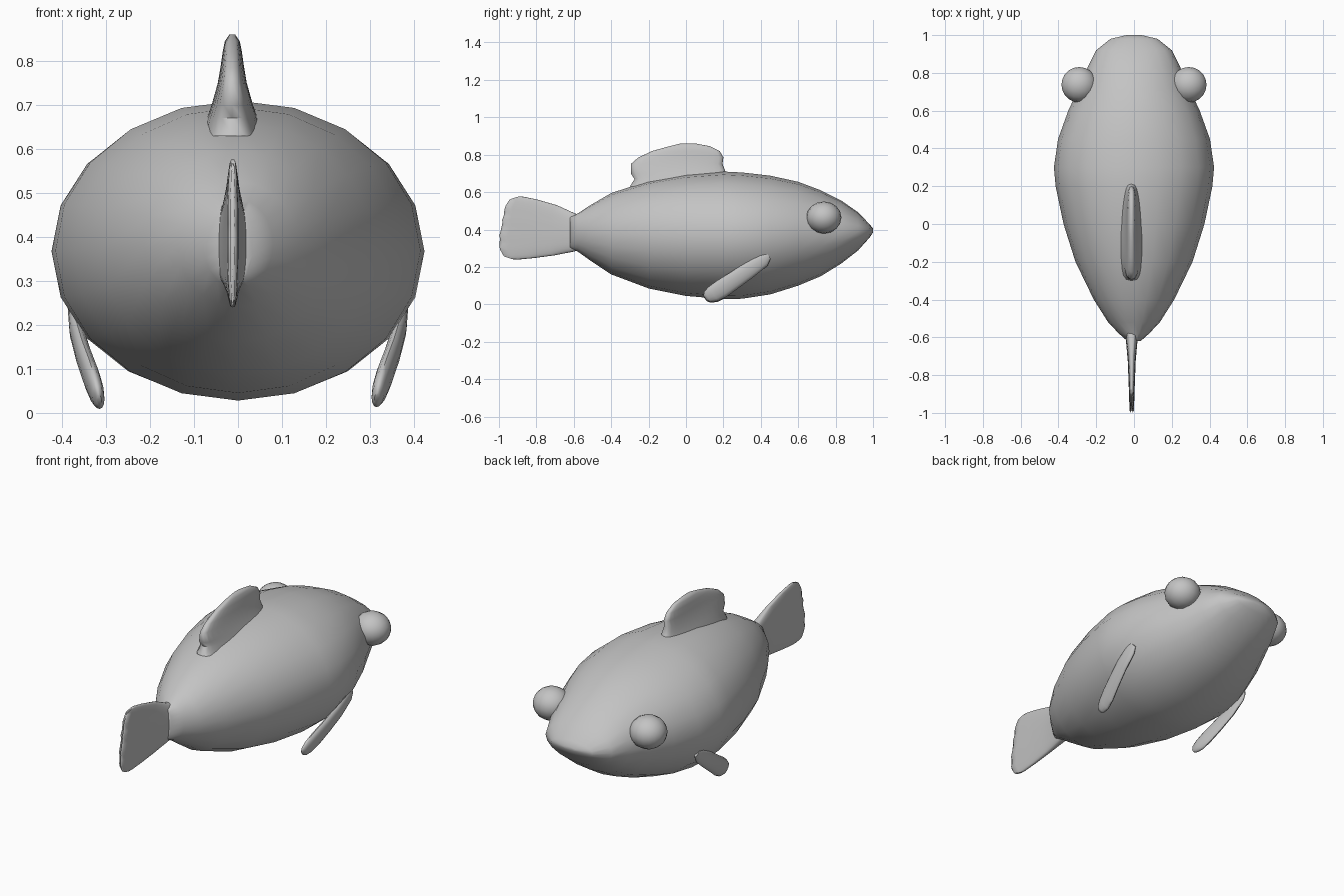
import bpy, bmesh, math
from mathutils import Vector

if "Cube" in bpy.data.objects:
    bpy.data.objects.remove(bpy.data.objects["Cube"])

grey = bpy.data.materials.new("plain grey")
grey.diffuse_color = (0.55, 0.55, 0.55, 1)
grey.use_nodes = True
grey.node_tree.nodes["Principled BSDF"].inputs["Base Color"].default_value = grey.diffuse_color


def finish(name, bm, angle=60):
    bmesh.ops.recalc_face_normals(bm, faces=bm.faces)
    mesh = bpy.data.meshes.new(name)
    bm.to_mesh(mesh)
    bm.free()
    obj = bpy.data.objects.new(name, mesh)
    bpy.context.collection.objects.link(obj)
    mesh.materials.append(grey)
    bpy.ops.object.select_all(action='DESELECT')
    bpy.context.view_layer.objects.active = obj
    obj.select_set(True)
    bpy.ops.object.shade_smooth_by_angle(angle=math.radians(angle))
    return obj


def loft(name, rings):
    """Skin a row of equal-length point rings and cap both ends."""
    bm = bmesh.new()
    rows = [[bm.verts.new(p) for p in ring] for ring in rings]
    n = len(rows[0])
    for a, b in zip(rows, rows[1:]):
        for i in range(n):
            j = (i + 1) % n
            bm.faces.new((a[i], a[j], b[j], b[i]))
    bm.faces.new(rows[0])
    bm.faces.new(rows[-1])
    return finish(name, bm)


def angles(n):
    return [2 * math.pi * i / n for i in range(n)]


def power(v, e):
    return math.copysign(abs(v) ** e, v)


def lerp_table(table, x):
    for (x0, y0), (x1, y1) in zip(table, table[1:]):
        if x <= x1:
            return y0 + (y1 - y0) * (x - x0) / (x1 - x0)
    return table[-1][1]


# Body: elliptical sections (y, half width, bottom, top) from tail root to snout
body = [(-0.62, 0.035, 0.30, 0.47), (-0.58, 0.08, 0.283, 0.485),
        (-0.52, 0.137, 0.24, 0.525), (-0.40, 0.213, 0.16, 0.595),
        (-0.20, 0.31, 0.085, 0.66), (0.0, 0.373, 0.045, 0.695),
        (0.20, 0.415, 0.028, 0.71), (0.30, 0.424, 0.03, 0.705),
        (0.45, 0.402, 0.053, 0.688), (0.60, 0.348, 0.10, 0.655),
        (0.72, 0.292, 0.15, 0.61), (0.83, 0.245, 0.218, 0.555),
        (0.92, 0.20, 0.288, 0.492), (0.98, 0.125, 0.355, 0.43),
        (1.0, 0.04, 0.385, 0.405)]
loft("body", [[(w * math.cos(a), y, (lo + hi) / 2 + (hi - lo) / 2 * math.sin(a))
               for a in angles(20)] for y, w, lo, hi in body])

# Dorsal fin: horizontal sections (z, rear, front, half thickness)
dorsal = [(0.63, -0.30, 0.26, 0.07), (0.67, -0.275, 0.235, 0.058),
          (0.70, -0.295, 0.215, 0.047), (0.75, -0.295, 0.195, 0.033),
          (0.785, -0.255, 0.20, 0.027), (0.82, -0.18, 0.18, 0.022),
          (0.845, -0.09, 0.13, 0.017), (0.86, -0.03, 0.05, 0.007)]
loft("dorsal_fin", [[(-0.013 + w * power(math.sin(a), 0.6),
                      (r + f) / 2 + (f - r) / 2 * math.cos(a), z)
                     for a in angles(28)] for z, r, f, w in dorsal])

# Tail fin: vertical sections reaching from the body to a scalloped edge
tail_edge = [(0.0, -0.93), (0.04, -0.975), (0.18, -1.0), (0.28, -0.988),
             (0.36, -1.0), (0.56, -0.978), (0.64, -0.985), (0.74, -0.965),
             (0.82, -0.972), (0.96, -0.945), (1.0, -0.90)]
tail = [(0.0, 0.298, 0.475, 0.045), (0.12, 0.283, 0.485, 0.032),
        (0.4, 0.262, 0.53, 0.021), (0.7, 0.247, 0.56, 0.016),
        (0.9, 0.24, 0.575, 0.013), (0.98, 0.24, 0.577, 0.011),
        (1.0, 0.245, 0.572, 0.004)]


def tail_ring(u, lo, hi, w):
    ring = []
    for a in angles(48):
        v = 0.5 + 0.5 * math.sin(a)
        y = -0.55 + u * (lerp_table(tail_edge, v) + 0.55)
        ring.append((-0.012 + w * power(math.cos(a), 0.5), y, lo + v * (hi - lo)))
    return ring


loft("tail_fin", [tail_ring(*s) for s in tail])

# Pectoral fins: paddles along a drooping path (x, y, z, half breadth, half thickness)
paddle = [(0.372, 0.44, 0.262, 0.022, 0.010), (0.372, 0.415, 0.238, 0.038, 0.015),
          (0.366, 0.34, 0.185, 0.044, 0.017), (0.350, 0.26, 0.130, 0.047, 0.019),
          (0.333, 0.19, 0.083, 0.050, 0.020), (0.323, 0.145, 0.055, 0.046, 0.018),
          (0.318, 0.115, 0.040, 0.033, 0.014), (0.316, 0.102, 0.033, 0.015, 0.006)]
across = Vector((0.10, -0.56, 0.82)).normalized()
outward = Vector((0.96, 0.10, -0.05)).normalized()
for side, label in ((1, "right"), (-1, "left")):
    rings = []
    for x, y, z, b, t in paddle:
        pts = [Vector((x, y, z)) + across * b * math.cos(a)
               + outward * t * math.sin(a) for a in angles(14)]
        rings.append([(side * p.x, p.y, p.z - 0.004 * (side < 0)) for p in pts])
    loft("pectoral_fin_" + label, rings)

# Eyes: bulging balls set in the head
for side, label in ((1, "right"), (-1, "left")):
    bm = bmesh.new()
    bmesh.ops.create_uvsphere(bm, u_segments=16, v_segments=10, radius=1)
    for v in bm.verts:
        v.co = (side * (0.29 + 0.094 * v.co.z), 0.737 + 0.094 * v.co.x,
                0.464 + 0.086 * v.co.y)
    finish("eye_" + label, bm)
